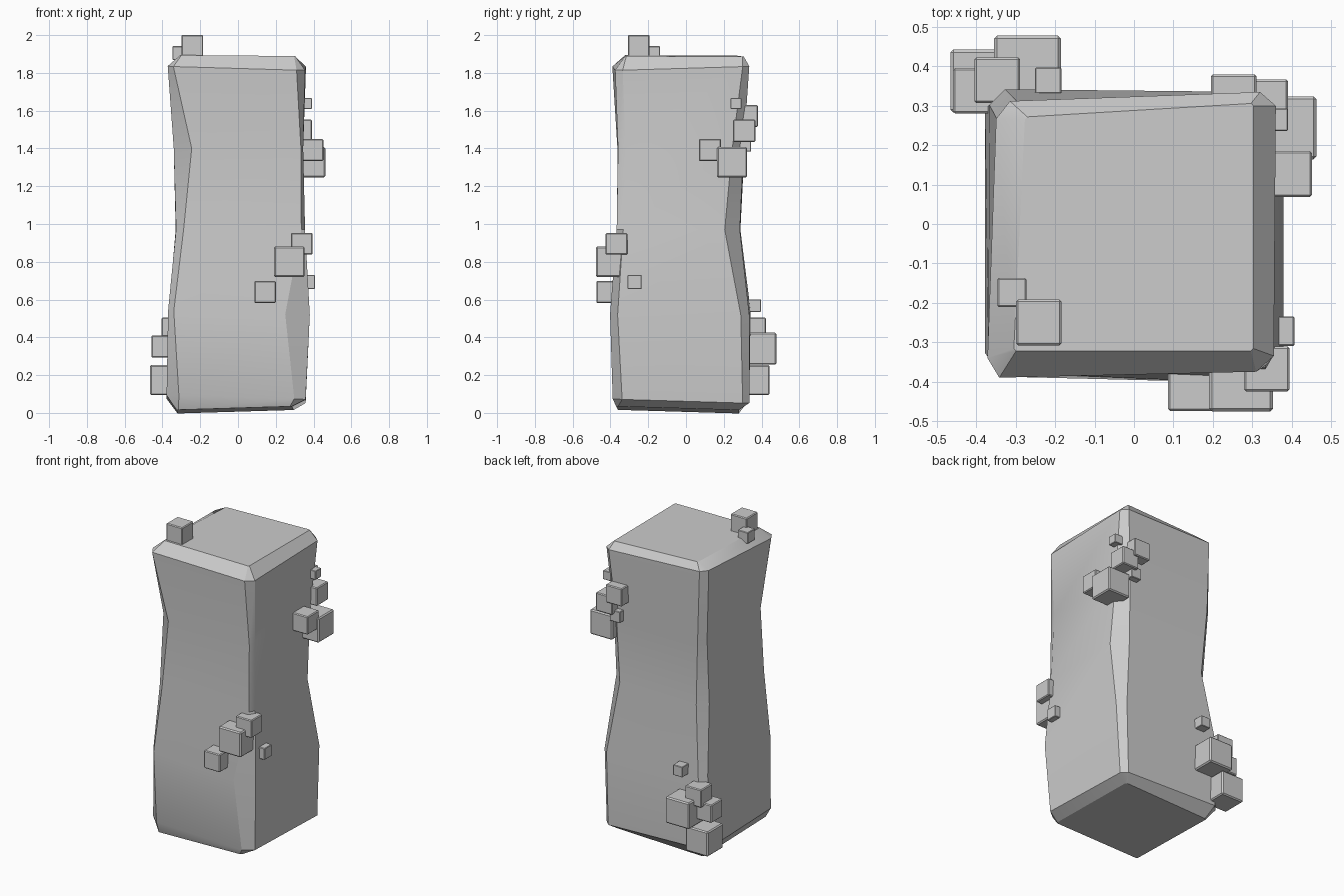
import bpy, bmesh
from math import radians

# Stone pillar rings: (z, x tilt, y tilt), then corners
# front-left, front-right, back-right, back-left as (x, y, chamfer in x, chamfer in y)
RINGS = [
    ((.015, .03, -.03), [(-.325, -.36, .01, .01), (.285, -.37, .01, .01),
                         (.295, .28, .01, .01), (-.32, .28, .01, .01)]),
    ((.072, -.03, -.03), [(-.378, -.388, .065, .06), (.358, -.388, .06, .05),
                          (.358, .335, .035, .035), (-.378, .335, .04, .04)]),
    ((.53, -.03, 0), [(-.37, -.377, .03, .04), (.38, -.402, .13, .04),
                      (.38, .335, .045, .045), (-.367, .342, .04, .04)]),
    ((.97, 0, 0), [(-.328, -.365, .04, .035), (.355, -.367, .02, .035),
                   (.355, .285, .08, .08), (-.33, .288, .055, .055)]),
    ((1.40, 0, 0), [(-.34, -.363, .095, .085), (.345, -.36, .012, .04),
                    (.345, .305, .06, .06), (-.34, .31, .04, .04)]),
    ((1.835, -.03, .03), [(-.372, -.39, .03, .05), (.355, -.375, .045, .04),
                          (.36, .335, .04, .035), (-.35, .312, .035, .045)]),
    ((1.89, -.008, -.005), [(-.305, -.322, .006, .006), (.303, -.322, .006, .006),
                            (.303, .306, .006, .006), (-.277, .272, .006, .006)]),
]


def finish(bm, name):
    bmesh.ops.recalc_face_normals(bm, faces=bm.faces[:])
    me = bpy.data.meshes.new(name)
    bm.to_mesh(me)
    bm.free()
    ob = bpy.data.objects.new(name, me)
    bpy.context.collection.objects.link(ob)
    return ob


# Pillar body lofted through the chamfered rings
bm = bmesh.new()
loops = []
for (z, tx, ty), corners in RINGS:
    loop = []
    for x, y, cx, cy in corners:
        sx, sy = (1 if x > 0 else -1), (1 if y > 0 else -1)
        pair = [(x - sx * cx, y), (x, y - sy * cy)]
        if sx == sy:                         # keep counter-clockwise order
            pair.reverse()
        loop += [bm.verts.new((px, py, z + tx * px + ty * py)) for px, py in pair]
    loops.append(loop)
for a, b in zip(loops, loops[1:]):
    for i in range(8):
        j = (i + 1) % 8
        bm.faces.new((a[i], a[j], b[j], b[i]))
bm.faces.new(loops[0][::-1])
bm.faces.new(loops[-1])
pillar = finish(bm, "stone_pillar")
bpy.context.view_layer.objects.active = pillar
pillar.select_set(True)
bpy.ops.object.shade_smooth_by_angle(angle=radians(25))

# Crystal cubes: (centre x, y, z, size), grouped by cluster
CLUSTERS = {
    "top": [(-.242, -.25, 1.943, .116), (-.31, -.174, 1.905, .073)],
    "front_right": [(.272, -.395, .80, .162), (.337, -.368, .895, .115),
                    (.144, -.417, .64, .115), (.37, -.272, .693, .075)],
    "back_right": [(.383, .244, 1.327, .16), (.393, .127, 1.392, .117),
                   (.332, .308, 1.493, .118), (.253, .322, 1.572, .116),
                   (.362, .265, 1.638, .057), (.27, .308, 1.42, .073)],
    "back_left": [(-.27, .393, .34, .17), (-.386, .363, .174, .16),
                  (-.347, .365, .446, .116), (-.401, .338, .351, .116),
                  (-.218, .364, .568, .067)],
}
for cluster, cubes in CLUSTERS.items():
    for n, (x, y, z, s) in enumerate(cubes, 1):
        bm = bmesh.new()
        bmesh.ops.create_cube(bm, size=s)
        bmesh.ops.bevel(bm, geom=bm.edges[:], offset=s * .045, segments=1,
                        affect='EDGES')
        finish(bm, f"{cluster}_cube_{n}").location = (x, y, z)
